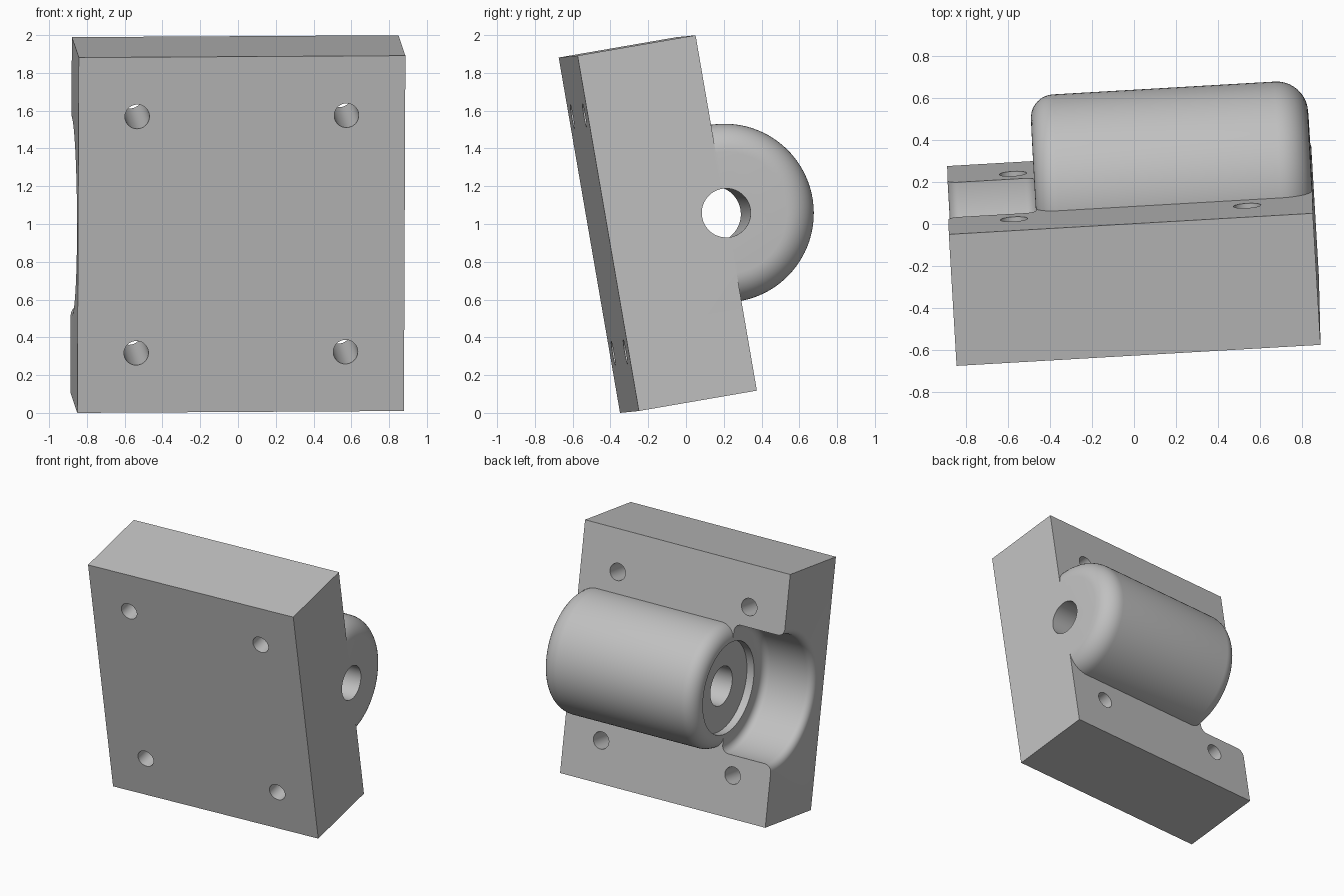
import bpy, bmesh, math
from mathutils import Matrix, Vector

if "Cube" in bpy.data.objects:
    bpy.data.objects.remove(bpy.data.objects["Cube"])

W, D, H = 1.732, 0.635, 1.909      # block width, depth, height
R = 0.473                          # housing barrel radius
END = W / 2                        # right face of the block
START = -0.45                      # left end of the barrel

metal = bpy.data.materials.new("grey_metal")
metal.diffuse_color = (0.53, 0.53, 0.53, 1)
metal.use_nodes = True
metal.node_tree.nodes["Principled BSDF"].inputs["Base Color"].default_value = metal.diffuse_color


def add_object(name, bm):
    bmesh.ops.recalc_face_normals(bm, faces=bm.faces)
    mesh = bpy.data.meshes.new(name)
    bm.to_mesh(mesh)
    bm.free()
    mesh.materials.append(metal)
    obj = bpy.data.objects.new(name, mesh)
    bpy.context.collection.objects.link(obj)
    return obj


def arc(cu, cr, rad, a0, a1, n=10):
    """Points on an arc in the (along axis, radius) plane, angles in degrees."""
    pts = []
    for i in range(n + 1):
        a = math.radians(a0 + (a1 - a0) * i / n)
        pts.append((cu + rad * math.cos(a), cr + rad * math.sin(a)))
    return pts


def revolve(name, profile, sides=96):
    """Capped solid of revolution about the x axis."""
    bm = bmesh.new()
    rings = []
    for u, r in profile:
        rings.append([bm.verts.new((u, r * math.cos(2 * math.pi * (k + 0.5) / sides),
                                    r * math.sin(2 * math.pi * (k + 0.5) / sides)))
                      for k in range(sides)])
    for a, b in zip(rings, rings[1:]):
        for k in range(sides):
            m = (k + 1) % sides
            bm.faces.new((a[k], a[m], b[m], b[k]))
    bm.faces.new(rings[0])
    bm.faces.new(rings[-1])
    return add_object(name, bm)


def combine(target, tool, operation):
    mod = target.modifiers.new(operation.lower(), 'BOOLEAN')
    mod.operation = operation
    mod.solver = 'EXACT'
    mod.object = tool
    bpy.context.view_layer.objects.active = target
    bpy.ops.object.modifier_apply(modifier=mod.name)
    bpy.data.objects.remove(tool)


# mounting block, its back face lying on y = 0
bm = bmesh.new()
bmesh.ops.create_cube(bm, size=1, matrix=Matrix.Translation((0, -D / 2, 0))
                      @ Matrix.Diagonal((W, D, H, 1)))
bracket = add_object("bearing_block", bm)

# open half-round channel left of the barrel, filleted inside and flared outside
f = 0.055
wall = START + 0.001
channel = revolve("channel_cutter",
                  arc(wall - f, 0.485 - f, f, 0, 90)
                  + arc(-0.811, 0.485 + f, f, 270, 180)
                  + [(-1.0, 0.485 + f)])
combine(bracket, channel, 'DIFFERENCE')

# barrel with rounded ends, flush with the right face
barrel = revolve("barrel",
                 arc(START + 0.11, R - 0.11, 0.11, 180, 90)
                 + arc(END - 0.15, R - 0.15, 0.15, 90, 0))
combine(bracket, barrel, 'UNION')

# shaft bore with a shallow recess on the left end
bore = revolve("bore_cutter", [(START - 0.1, 0.35), (START + 0.06, 0.35),
                               (START + 0.06, 0.15), (END + 0.1, 0.128)])
combine(bracket, bore, 'DIFFERENCE')

# four through holes for bolts
for x in (-0.555, 0.555):
    for z in (-0.635, 0.635):
        bm = bmesh.new()
        bmesh.ops.create_cone(bm, cap_ends=True, segments=40, radius1=0.065, radius2=0.065,
                              depth=2, matrix=Matrix.Translation((x, -D / 2, z))
                              @ Matrix.Rotation(math.pi / 2, 4, 'X'))
        combine(bracket, add_object("bolt_hole_cutter", bm), 'DIFFERENCE')

# tilt the whole part into its resting pose
ax = Vector((0.9983, 0.0577, 0.0058)).normalized()
az = ax.cross(Vector((-0.055, 0.984, 0.170))).normalized()
ay = az.cross(ax)
pose = Matrix((ax, ay, az)).transposed().to_4x4()
pose.translation = (-0.019, 0.163, 1.054)
bracket.data.transform(pose)
low = min(v.co.z for v in bracket.data.vertices)
bracket.data.transform(Matrix.Translation((0, 0, -low)))

bpy.ops.object.select_all(action='DESELECT')
bracket.select_set(True)
bpy.context.view_layer.objects.active = bracket
bpy.ops.object.shade_smooth_by_angle(angle=math.radians(30))
